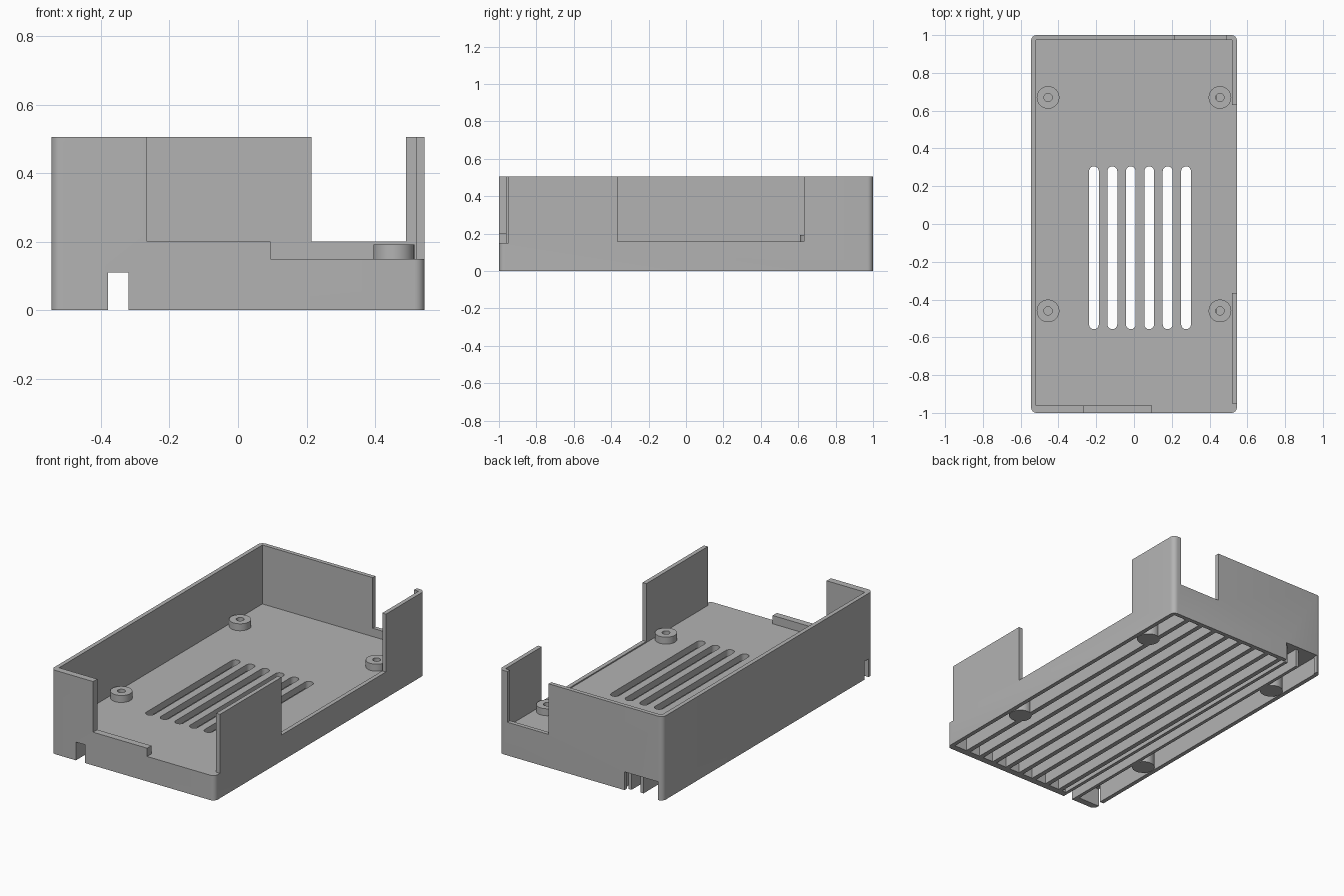
import bpy, bmesh, math
from mathutils import Vector

if "Cube" in bpy.data.objects:
    bpy.data.objects.remove(bpy.data.objects["Cube"], do_unlink=True)

grey = bpy.data.materials.new("plain_grey")
grey.use_nodes = True
grey.diffuse_color = (0.45, 0.45, 0.45, 1)
grey.node_tree.nodes["Principled BSDF"].inputs["Base Color"].default_value = (0.45, 0.45, 0.45, 1)


def make(name, bm):
    bmesh.ops.recalc_face_normals(bm, faces=bm.faces[:])
    mesh = bpy.data.meshes.new(name)
    bm.to_mesh(mesh)
    bm.free()
    mesh.materials.append(grey)
    obj = bpy.data.objects.new(name, mesh)
    bpy.context.collection.objects.link(obj)
    return obj


def prism(name, outline, z0, z1):
    bm = bmesh.new()
    face = bm.faces.new([bm.verts.new((x, y, z0)) for x, y in outline])
    top = bmesh.ops.extrude_face_region(bm, geom=[face])["geom"]
    bmesh.ops.translate(bm, vec=(0, 0, z1 - z0),
                        verts=[v for v in top if isinstance(v, bmesh.types.BMVert)])
    return make(name, bm)


def box(name, x0, x1, y0, y1, z0, z1):
    return prism(name, [(x0, y0), (x1, y0), (x1, y1), (x0, y1)], z0, z1)


def rounded(x0, x1, y0, y1, r, steps):
    """Rectangle outline with rounded corners."""
    pts = []
    centres = [(x1 - r, y1 - r), (x0 + r, y1 - r), (x0 + r, y0 + r), (x1 - r, y0 + r)]
    for i, (cx, cy) in enumerate(centres):
        for k in range(steps + 1):
            a = math.pi / 2 * (i + k / steps)
            p = Vector((cx + r * math.cos(a), cy + r * math.sin(a)))
            if not pts or (p - pts[-1]).length > 1e-4:
                pts.append(p)
    if (pts[0] - pts[-1]).length < 1e-4:
        pts.pop()
    return pts


def cut(target, cutter):
    cutter.hide_render = True
    mod = target.modifiers.new("cut", "BOOLEAN")
    mod.operation = "DIFFERENCE"
    mod.solver = "EXACT"
    mod.object = cutter
    bpy.context.view_layer.objects.active = target
    bpy.ops.object.modifier_apply(modifier=mod.name)
    bpy.data.objects.remove(cutter, do_unlink=True)


def smooth(obj):
    bpy.ops.object.select_all(action="DESELECT")
    obj.select_set(True)
    bpy.context.view_layer.objects.active = obj
    bpy.ops.object.shade_smooth_by_angle(angle=math.radians(30))


FLOOR, UNDER, TOP = 0.15, 0.11, 0.505
PITCH = 0.0975
SLOT_X = [-0.212 + PITCH * i for i in range(6)]
POSTS = [(x, y) for x in (-0.455, 0.455) for y in (0.67, -0.46)]

# Tray shell with upper and lower cavities
tray = prism("tray_body", rounded(-0.545, 0.545, -1, 1, 0.03, 6), 0, TOP)
openings = [
    (-0.52, 0.52, -0.96, 0.975, FLOOR, 1),       # upper cavity
    (-0.52, 0.52, -0.96, 0.975, -1, UNDER),      # lower cavity
    (-0.265, 1, -2, -0.95, 0.2, 1),              # front opening
    (0.095, 1, -2, -0.95, FLOOR, 1),             # deeper front opening
    (0.5, 1, -0.365, 0.63, 0.157, 1),            # side opening
    (0.215, 0.49, 0.9, 2, 0.2, 1),               # back opening
    (-0.38, -0.32, -2, -0.9, -1, UNDER),         # front cable notch
    (-0.515, -0.29, 0.9, 2, -1, UNDER),          # back cable notch
    (-1, -0.5, -0.96, -0.92, -1, UNDER),         # side cable notch
]
for dims in openings:
    cut(tray, box("cutter", *dims))

# Ventilation slots
for x in SLOT_X:
    cut(tray, prism("cutter", rounded(x - 0.026, x + 0.026, -0.557, 0.305, 0.026, 6), 0.05, 0.3))

# Floor holes beneath the screw posts
for x, y in POSTS:
    cut(tray, prism("cutter", rounded(x - 0.045, x + 0.045, y - 0.045, y + 0.045, 0.045, 6), 0.05, 0.3))
smooth(tray)

# Underside ribs between the slots
for i in range(8):
    x = SLOT_X[0] + PITCH * (i - 0.5)
    box(f"underside_rib_{i + 1}", x - 0.014, x + 0.014, -0.965, 0.98, 0, UNDER + 0.01)

# Cable channel walls
for name, x in (("inner", -0.31), ("outer", -0.39)):
    box(f"cable_channel_{name}", x - 0.01, x + 0.01, -0.965, 0.975, 0, UNDER + 0.01)

# Screw posts with blind holes
profile = [(0, 0), (0.064, 0), (0.064, 0.115), (0.06, 0.115), (0.06, 0.192),
           (0.022, 0.192), (0.022, 0.05), (0, 0.05)]
for i, (x, y) in enumerate(POSTS):
    bm = bmesh.new()
    verts = [bm.verts.new((r, 0, z)) for r, z in profile]
    edges = [bm.edges.new(pair) for pair in zip(verts, verts[1:])]
    bmesh.ops.spin(bm, geom=verts + edges, cent=(0, 0, 0), axis=(0, 0, 1),
                   angle=2 * math.pi, steps=32, use_duplicate=False)
    bmesh.ops.remove_doubles(bm, verts=bm.verts[:], dist=1e-4)
    bmesh.ops.translate(bm, vec=(x, y, 0), verts=bm.verts[:])
    smooth(make(f"screw_post_{i + 1}", bm))
